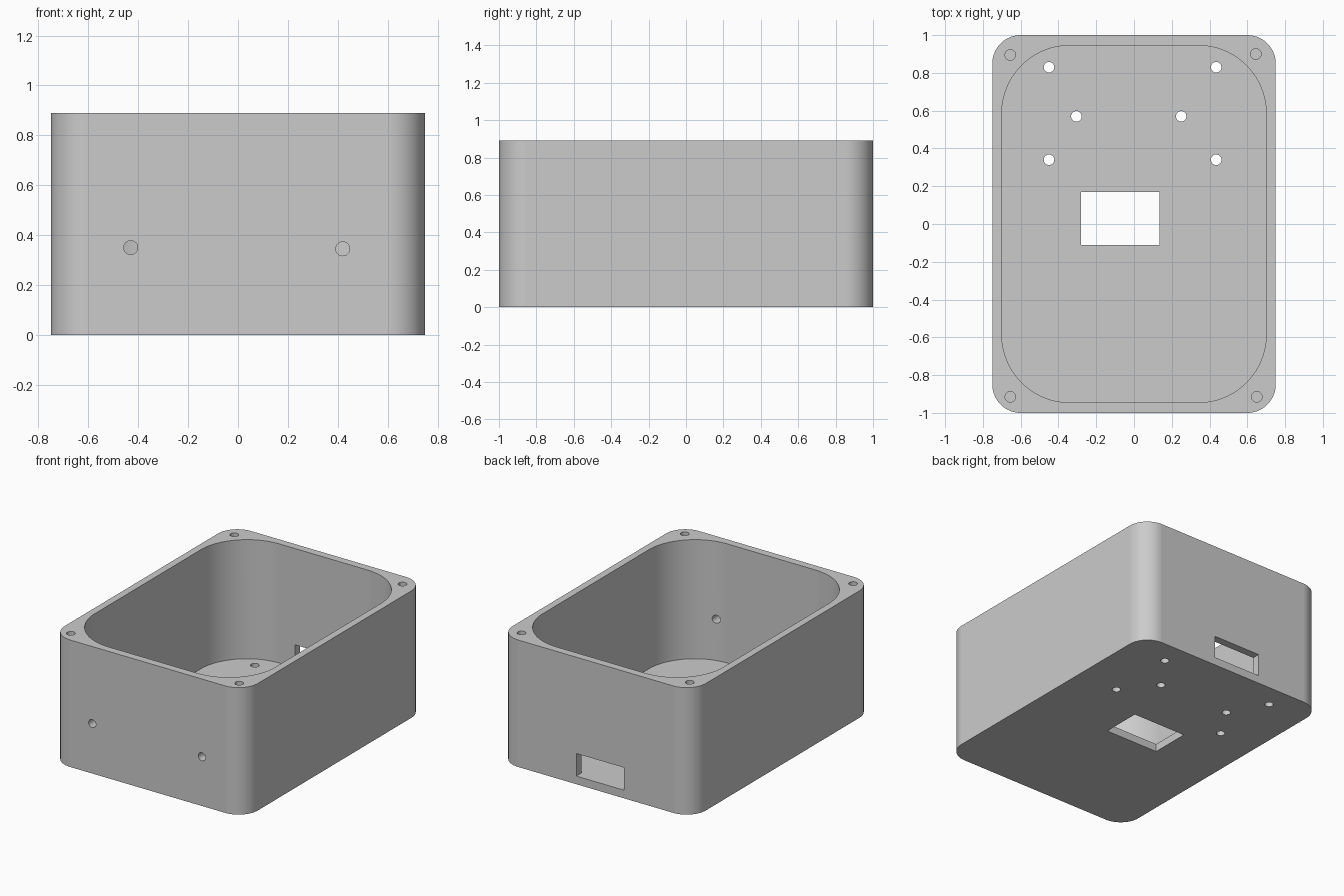
import bpy
import bmesh
import math
from mathutils import Matrix, Vector

if "Cube" in bpy.data.objects:
    bpy.data.objects.remove(bpy.data.objects["Cube"])

HEIGHT, FLOOR = 0.89, 0.055

# Single grey plastic
grey = bpy.data.materials.new("grey_plastic")
grey.use_nodes = True
colour = (0.6, 0.6, 0.6, 1)
grey.diffuse_color = colour
grey.node_tree.nodes["Principled BSDF"].inputs["Base Color"].default_value = colour


def finish(bm, name):
    bmesh.ops.recalc_face_normals(bm, faces=bm.faces)
    mesh = bpy.data.meshes.new(name)
    bm.to_mesh(mesh)
    bm.free()
    mesh.materials.append(grey)
    obj = bpy.data.objects.new(name, mesh)
    bpy.context.collection.objects.link(obj)
    return obj


def rounded_block(name, half_x, half_y, radius, z0, z1, steps=20):
    """Extruded rectangle with round vertical corners."""
    bm = bmesh.new()
    ring = []
    for corner, (sx, sy) in enumerate([(1, 1), (-1, 1), (-1, -1), (1, -1)]):
        for i in range(steps + 1):
            a = (corner + i / steps) * math.pi / 2
            ring.append(bm.verts.new((sx * (half_x - radius) + radius * math.cos(a),
                                      sy * (half_y - radius) + radius * math.sin(a), z0)))
    base = bm.faces.new(ring)
    top = bmesh.ops.extrude_face_region(bm, geom=[base])["geom"]
    moved = [g for g in top if isinstance(g, bmesh.types.BMVert)]
    bmesh.ops.translate(bm, verts=moved, vec=(0, 0, z1 - z0))
    return finish(bm, name)


def box(name, low, high):
    low, high = Vector(low), Vector(high)
    bm = bmesh.new()
    bmesh.ops.create_cube(bm, size=1, matrix=Matrix.Translation((low + high) / 2)
                          @ Matrix.Diagonal(high - low).to_4x4())
    return finish(bm, name)


def pin(name, centre, depth, radius=0.028, along_y=False):
    turn = Matrix.Rotation(math.pi / 2, 4, "X") if along_y else Matrix.Identity(4)
    bm = bmesh.new()
    bmesh.ops.create_cone(bm, cap_ends=True, segments=32, radius1=radius, radius2=radius,
                          depth=depth, matrix=Matrix.Translation(centre) @ turn)
    return finish(bm, name)


# Outer body and the hollow inside it
body = rounded_block("enclosure_body", 0.75, 1.0, 0.15, 0, HEIGHT)
cutters = [rounded_block("cavity_cutter", 0.70, 0.945, 0.36, FLOOR, HEIGHT + 0.1, 28)]

# Floor window and back slot
cutters.append(box("window_cutter", (-0.28, -0.11, -0.1), (0.135, 0.17, 0.1)))
cutters.append(box("slot_cutter", (-0.22, 0.85, FLOOR + 0.002), (0.15, 1.1, 0.215)))

# Mounting holes through the floor
for x, y in [(-0.45, 0.83), (0.435, 0.83), (-0.305, 0.57),
             (0.25, 0.57), (-0.45, 0.34), (0.435, 0.34)]:
    cutters.append(pin("floor_hole_cutter", (x, y, 0), 0.25))

# Blind screw holes in the rim corners
for x, y in [(-0.655, 0.895), (0.645, 0.90), (-0.655, -0.915), (0.65, -0.915)]:
    cutters.append(pin("screw_hole_cutter", (x, y, HEIGHT), 0.4))

# Holes through the front wall
for x, z in [(-0.43, 0.35), (0.42, 0.345)]:
    cutters.append(pin("front_hole_cutter", (x, -0.97, z), 0.2, along_y=True))

# Cut everything out of the body
bpy.context.view_layer.objects.active = body
for cutter in cutters:
    cutter.hide_render = True
    cut = body.modifiers.new("cut", "BOOLEAN")
    cut.operation = "DIFFERENCE"
    cut.solver = "EXACT"
    cut.object = cutter
    bpy.ops.object.modifier_apply(modifier=cut.name)
    bpy.data.objects.remove(cutter)

# Smooth rounds with crisp edges and flat walls
bpy.ops.object.select_all(action="DESELECT")
body.select_set(True)
bpy.ops.object.shade_smooth_by_angle(angle=math.radians(30))
weighted = body.modifiers.new("flat_walls", "WEIGHTED_NORMAL")
weighted.keep_sharp = True
